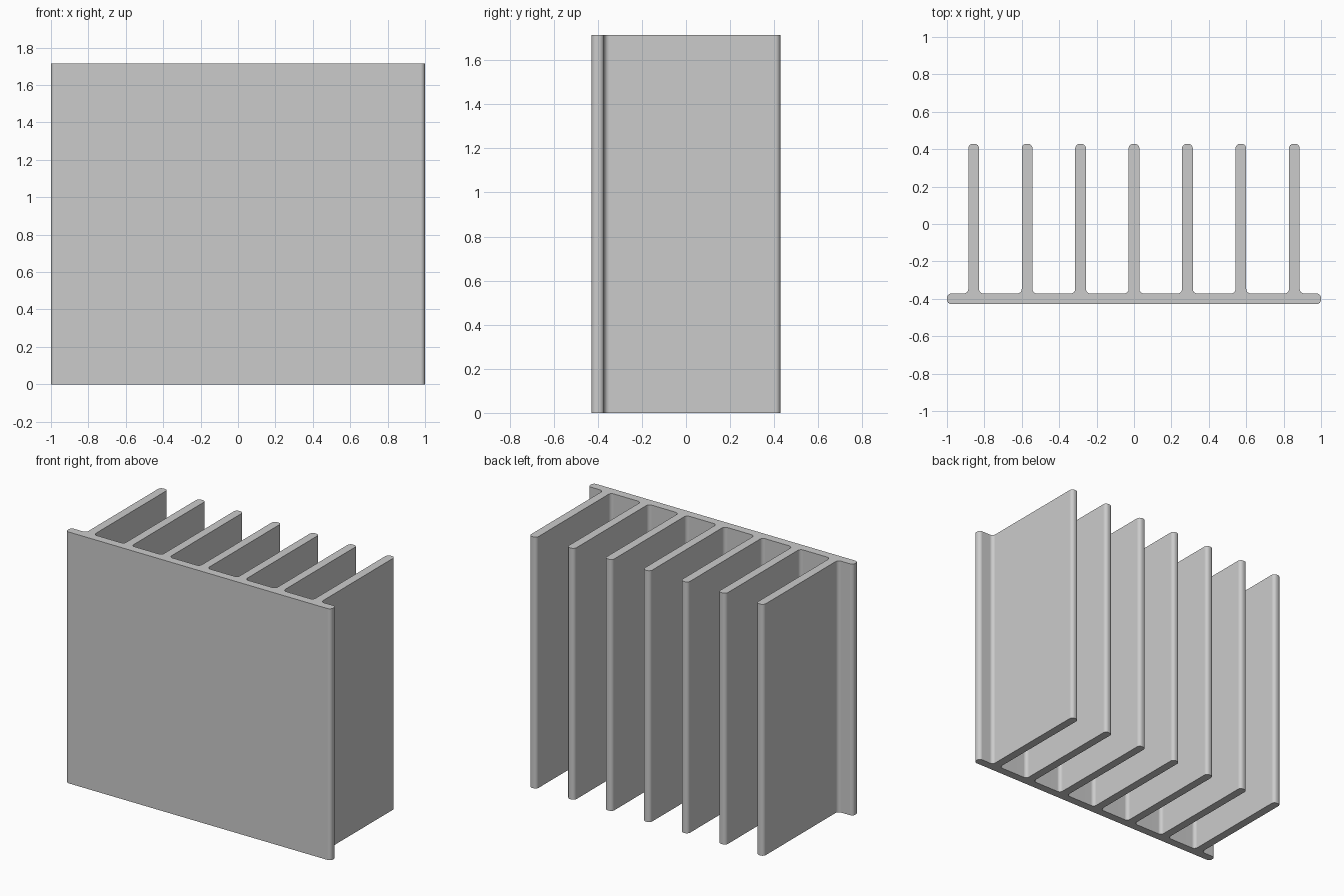
import bpy
import bmesh

cube = bpy.data.objects.get("Cube")
if cube:
    bpy.data.objects.remove(cube, do_unlink=True)

# Main dimensions
HEIGHT = 12 / 7
DEPTH = 3 / 7            # half depth
WALL = 2 / 35            # plate and fin thickness
PITCH = 2 / 7
FINS = 7
RADIUS = 0.024

# Cross-section: back plate with a row of fins, counter-clockwise
root = WALL - DEPTH
outline = [(-1, -DEPTH), (1, -DEPTH), (1, root)]
for i in reversed(range(FINS)):
    x = (i - FINS // 2) * PITCH
    left, right = x - WALL / 2, x + WALL / 2
    outline += [(right, root), (right, DEPTH), (left, DEPTH), (left, root)]
outline.append((-1, root))

# Extrude upward, then round every vertical edge
bm = bmesh.new()
base = bm.faces.new([bm.verts.new((x, y, 0)) for x, y in outline])
extruded = bmesh.ops.extrude_face_region(bm, geom=[base], use_keep_orig=True)
for v in extruded["geom"]:
    if isinstance(v, bmesh.types.BMVert):
        v.co.z = HEIGHT
uprights = [e for e in bm.edges if abs(e.verts[0].co.z - e.verts[1].co.z) > 1]
bmesh.ops.bevel(bm, geom=uprights, offset=RADIUS, segments=6,
                profile=0.5, affect="EDGES")
bmesh.ops.recalc_face_normals(bm, faces=bm.faces)
mesh = bpy.data.meshes.new("finned_heat_sink")
bm.to_mesh(mesh)
bm.free()

heat_sink = bpy.data.objects.new("finned_heat_sink", mesh)
bpy.context.collection.objects.link(heat_sink)

# Plain grey metal
grey = bpy.data.materials.new("light_grey")
grey.use_nodes = True
color = (0.6, 0.6, 0.6, 1)
grey.diffuse_color = color
grey.node_tree.nodes["Principled BSDF"].inputs["Base Color"].default_value = color
mesh.materials.append(grey)

# Smooth roundings, crisp ends and flat walls
bpy.ops.object.select_all(action="DESELECT")
heat_sink.select_set(True)
bpy.context.view_layer.objects.active = heat_sink
bpy.ops.object.shade_smooth_by_angle(angle=0.6)
weighted = heat_sink.modifiers.new("flat_walls", "WEIGHTED_NORMAL")
weighted.keep_sharp = True
